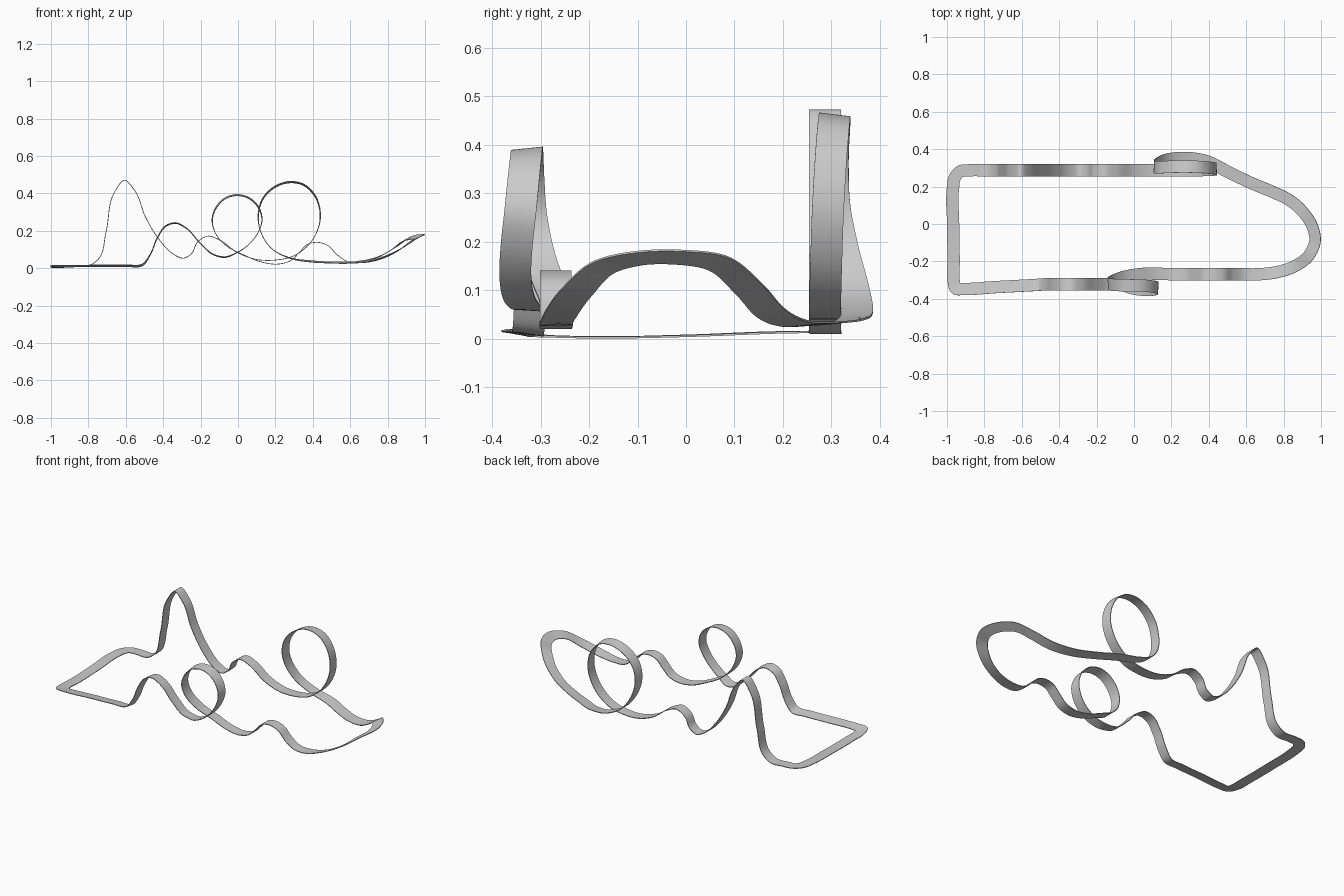
import bpy, math
from mathutils import Vector

if "Cube" in bpy.data.objects:
    bpy.data.objects.remove(bpy.data.objects["Cube"])

HALF = 0.0328   # half of the ribbon width
THICK = 0.002   # half of the ribbon thickness
STEPS = 8       # samples between control points


def run(y, heading, bank, xz):
    """Straight stretch of track: profile in x,z at a constant y."""
    return [(x, y, z, heading, bank) for x, z in xz]


# back straight: tall hill, dip and small hill (x, z)
track = run(0.287, 90, 0, [
    (-0.88, .018), (-0.79, .02), (-0.748, .05), (-0.705, .2), (-0.66, .41),
    (-0.607, .474), (-0.553, .42), (-0.495, .278), (-0.42, .155), (-0.35, .082),
    (-0.29, .057), (-0.25, .08), (-0.215, .145), (-0.16, .175), (-0.1, .155),
    (0, .085), (.1, .05), (.2, .047)])

# large loop and its exit (x, y, z, outward heading, bank in degrees)
track += [
    (.3, .287, .07, 90, 0), (.395, .289, .15, 90, 0), (.44, .293, .27, 92, -2),
    (.412, .3, .39, 93, -5), (.35, .305, .45, 92, -6), (.28, .307, .464, 90, -7),
    (.2, .306, .44, 88, -6), (.13, .303, .37, 87, -4), (.108, .306, .28, 88, -2),
    (.125, .323, .19, 90, 0), (.18, .345, .108, 90, 0), (.28, .353, .057, 88, 3),
    (.39, .335, .04, 72, 5), (.5, .28, .034, 64, 5), (.62, .222, .035, 63, 8)]

# banked turnaround on the right
track += [
    (.74, .172, .059, 62, 14), (.83, .128, .108, 54, 20), (.9, .068, .158, 38, 24),
    (.952, -.01, .171, 18, 24), (.968, -.09, .17, -4, 24), (.937, -.165, .153, -35, 22),
    (.86, -.225, .1, -62, 18), (.76, -.258, .055, -80, 10)]

# front straight with a low hill
track += run(-0.269, -90, 0, [
    (.66, .033), (.59, .037), (.53, .075), (.48, .125), (.42, .142),
    (.37, .13), (.33, .09), (.28, .043), (.22, .026)])

# small loop
track += [
    (.12, -.266, .038, -90, 0), (.03, -.268, .075, -90, 0), (-.06, -.285, .122, -90, 0),
    (-.12, -.307, .19, -90, 0), (-.138, -.32, .26, -88, -2), (-.115, -.325, .33, -87, -4),
    (-.07, -.327, .376, -88, -5), (-.01, -.328, .394, -90, -6), (.055, -.33, .38, -92, -5),
    (.105, -.335, .335, -93, -4), (.128, -.342, .265, -92, -2), (.105, -.35, .19, -90, 0),
    (.055, -.352, .128, -90, 0), (-.015, -.342, .082, -90, 2)]

# front hill and run to the left corner
track += run(-0.322, -91, 4, [
    (-.075, .063), (-.13, .076), (-.2, .135), (-.28, .22), (-.335, .245),
    (-.385, .23), (-.43, .168), (-.47, .075)])
track += [(-.51, -.325, .022, -92, 8), (-.6, -.33, .017, -93, 8), (-.75, -.338, .016, -93, 8),
          (-.91, -.347, .014, -94, 8), (-.954, -.344, .013, -133, 8), (-.963, -.312, .01, -176, 3)]

# left cross run and rounded back corner
track += [(-.964, -.2, .006, -178, 1), (-.967, 0, .009, -181, 1), (-.968, .19, .016, -182, 1),
          (-.957, .25, .017, -207, 1), (-.93, .28, .018, -245, 1)]


def frame(p):
    """Control point as centre position and outward vector."""
    h, b = math.radians(p[3]), math.radians(p[4])
    side = Vector((math.cos(b) * math.cos(h), math.cos(b) * math.sin(h), math.sin(b)))
    return Vector(p[:3]), side


frames = [frame(p) for p in track]
n = len(frames)


def spline(k, i, t):
    """Closed spline through the points, with tangents weighted by spacing."""
    idx = [(i + j) % n for j in (-1, 0, 1, 2)]
    c = [frames[j][0] for j in idx]
    a, b, d, e = [frames[j][k] for j in idx]
    d0, d1, d2 = [max((c[j + 1] - c[j]).length, 1e-4) for j in range(3)]
    m1 = ((b - a) / d0 * d1 + (d - b) / d1 * d0) / (d0 + d1) * d1
    m2 = ((d - b) / d1 * d2 + (e - d) / d2 * d1) / (d1 + d2) * d1
    t2, t3 = t * t, t * t * t
    return (b * (2 * t3 - 3 * t2 + 1) + m1 * (t3 - 2 * t2 + t)
            + d * (3 * t2 - 2 * t3) + m2 * (t3 - t2))


samples = [(i, s / STEPS) for i in range(n) for s in range(STEPS)]
centres = [spline(0, i, t) for i, t in samples]
sides = [spline(1, i, t) for i, t in samples]
count = len(centres)

# sweep a thin rectangular cross-section along the path
verts, faces = [], []
for k in range(count):
    tangent = (centres[(k + 1) % count] - centres[k - 1]).normalized()
    side = sides[k] - tangent * sides[k].dot(tangent)
    side.normalize()
    up = side.cross(tangent)
    for u, v in ((-1, -1), (1, -1), (1, 1), (-1, 1)):
        verts.append(centres[k] + side * HALF * u + up * THICK * v)
    a, b = 4 * k, 4 * ((k + 1) % count)
    for j in range(4):
        m = (j + 1) % 4
        faces.append((a + j, b + j, b + m, a + m))

mesh = bpy.data.meshes.new("coaster_track")
mesh.from_pydata([tuple(v) for v in verts], [], faces)
mesh.update()
obj = bpy.data.objects.new("coaster_track", mesh)
bpy.context.collection.objects.link(obj)
# rest the lowest edge on the ground
obj.location.z = -min(v.z for v in verts)

# consistent outward normals, smooth ribbon with crisp edges
bpy.context.view_layer.objects.active = obj
obj.select_set(True)
bpy.ops.object.mode_set(mode='EDIT')
bpy.ops.mesh.select_all(action='SELECT')
bpy.ops.mesh.normals_make_consistent(inside=False)
bpy.ops.object.mode_set(mode='OBJECT')
bpy.ops.object.shade_smooth_by_angle(angle=math.radians(40))
